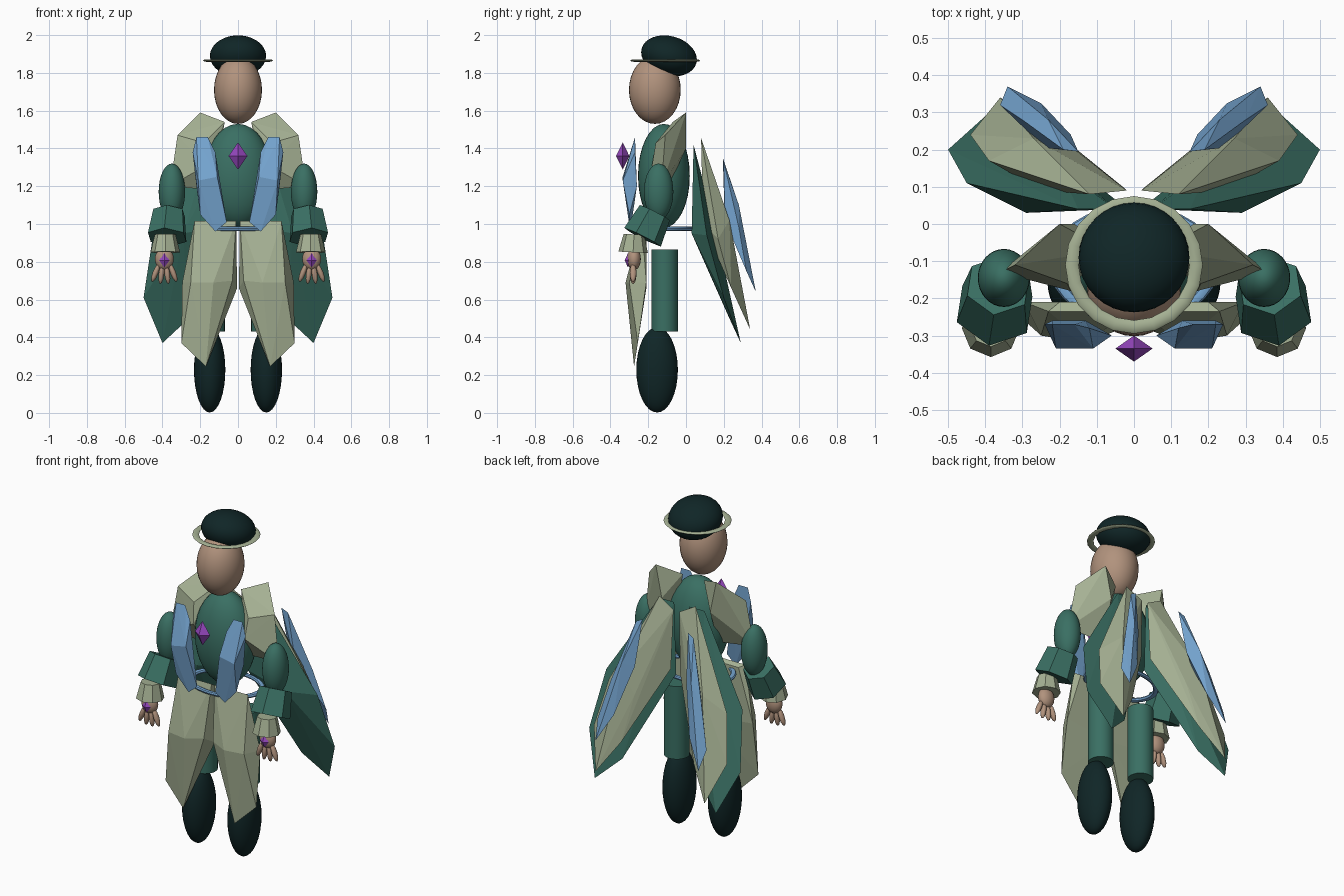
import bpy
import bmesh
from math import radians
from mathutils import Vector

old = bpy.data.objects.get("Cube")
if old:
    bpy.data.objects.remove(old, do_unlink=True)


def material(name, rgb):
    mat = bpy.data.materials.new(name)
    mat.use_nodes = True
    color = (*rgb, 1)
    mat.diffuse_color = color
    mat.node_tree.nodes["Principled BSDF"].inputs["Base Color"].default_value = color
    return mat


TEAL = material("teal cloth", (.042, .16, .125))
DARK = material("dark green", (.005, .019, .02))
CREAM = material("sage cream", (.38, .44, .295))
SKIN = material("skin", (.44, .29, .205))
BLUE = material("sky blue", (.18, .38, .64))
PURPLE = material("purple gem", (.31, .065, .53))


def finish(name, mat, smooth=True):
    obj = bpy.context.object
    obj.name = obj.data.name = name
    obj.data.materials.append(mat)
    bpy.ops.object.transform_apply(location=False, rotation=True, scale=True)
    if smooth:
        bpy.ops.object.shade_smooth_by_angle(angle=radians(40))
    return obj


def ellipsoid(name, mat, center, radii, tilt=(0, 0, 0), segments=32):
    bpy.ops.mesh.primitive_uv_sphere_add(segments=segments, ring_count=segments // 2,
                                         location=center, rotation=tilt)
    bpy.context.object.scale = radii
    return finish(name, mat)


def ring(name, mat, center, radius, thickness, scale, segments):
    bpy.ops.mesh.primitive_torus_add(major_radius=radius, minor_radius=thickness,
                                     major_segments=segments, minor_segments=8,
                                     location=center)
    bpy.context.object.scale = scale
    return finish(name, mat)


def tube(name, mat, top, bottom, r_top, r_bottom, sides, smooth=False):
    """Tapered prism running between two points."""
    top, bottom = Vector(top), Vector(bottom)
    axis = top - bottom
    bpy.ops.mesh.primitive_cone_add(vertices=sides, radius1=r_bottom, radius2=r_top,
                                    depth=axis.length, location=(top + bottom) / 2)
    bpy.context.object.rotation_euler = axis.to_track_quat('Z', 'Y').to_euler()
    return finish(name, mat, smooth)


def shard(name, mat, points, side=1):
    """Faceted closed shell around a few corner points."""
    bm = bmesh.new()
    for x, y, z in points:
        bm.verts.new((x * side, y, z))
    result = bmesh.ops.convex_hull(bm, input=bm.verts)
    loose = [v for v in result["geom_interior"] if isinstance(v, bmesh.types.BMVert)]
    bmesh.ops.delete(bm, geom=loose, context='VERTS')
    bmesh.ops.recalc_face_normals(bm, faces=bm.faces)
    mesh = bpy.data.meshes.new(name)
    bm.to_mesh(mesh)
    bm.free()
    mesh.materials.append(mat)
    obj = bpy.data.objects.new(name, mesh)
    bpy.context.collection.objects.link(obj)
    return obj


def gem(name, center, size):
    c = Vector(center)
    corners = []
    for axis, reach in enumerate(size):
        step = Vector((0, 0, 0))
        step[axis] = reach
        corners += [c + step, c - step]
    shard(name, PURPLE, corners)


# Head, cap and torso
ellipsoid("head", SKIN, (0, -.165, 1.71), (.127, .137, .18))
ellipsoid("cap", DARK, (0, -.09, 1.89), (.149, .15, .105), (radians(-15), 0, 0))
ring("cap_brim", CREAM, (0, -.11, 1.865), .167, .018, (1, 1, .35), 20)
ellipsoid("torso", TEAL, (0, -.117, 1.255), (.18, .137, .275))
ring("belt", BLUE, (0, -.11, .975), .15, .012, (1.42, 1, 1), 32)
gem("chest_gem", (0, -.335, 1.36), (.05, .035, .072))

# Corner points of the faceted costume pieces on the +x side
COLLAR = [(.2, 0, 1.59), (.07, -.07, 1.54), (.32, -.11, 1.47), (.36, -.13, 1.2),
          (.17, -.18, 1.31), (.18, -.16, 1.43), (.14, -.1, 1.18), (.16, 0, 1.4)]
CHEST_PLATE = [(.22, -.27, 1.46), (.16, -.27, 1.46), (.24, -.27, 1.38), (.12, -.28, 1.38),
               (.11, -.335, 1.25), (.21, -.335, 1.23), (.13, -.26, 1.2), (.22, -.26, 1.2),
               (.06, -.3, 1.01), (.12, -.295, .96), (.2, -.3, 1.05)]
TABARD = [(.23, -.235, 1.015), (.01, -.235, 1.015), (.2, -.21, 1), (.01, -.21, 1),
          (.295, -.21, .69), (.005, -.21, .66), (.13, -.32, .69), (.25, -.3, .69),
          (.03, -.28, .7), (.3, -.255, .37), (.17, -.275, .245)]
WING_OUTER = [(.05, .04, 1.42), (.15, .04, 1.42), (.03, .05, 1), (.29, .03, .95),
              (.45, .11, .94), (.5, .2, .61), (.4, .29, .37), (.26, .23, .5),
              (.2, .15, 1)]
WING_MIDDLE = [(.02, .09, 1.4), (.12, .08, 1.455), (.03, .1, 1.05), (.25, .09, 1),
               (.39, .17, .92), (.44, .24, .66), (.185, .22, .9), (.24, .27, .62),
               (.27, .23, 1.02), (.36, .34, .44)]
WING_INNER = [(.15, .195, 1.35), (.19, .2, 1.33), (.24, .205, 1.02), (.17, .24, 1.08),
              (.23, .28, 1.1), (.3, .28, .98), (.25, .325, .8), (.36, .32, .75),
              (.34, .37, .64)]

for side, label in ((1, "left_"), (-1, "right_")):
    # Costume pieces and layered wings
    shard(label + "collar", CREAM, COLLAR, side)
    shard(label + "chest_plate", BLUE, CHEST_PLATE, side)
    shard(label + "tabard", CREAM, TABARD, side)
    shard(label + "wing_outer", TEAL, WING_OUTER, side)
    shard(label + "wing_middle", CREAM, WING_MIDDLE, side)
    shard(label + "wing_inner", BLUE, WING_INNER, side)

    # Arm
    ellipsoid(label + "upper_arm", TEAL, (side * .35, -.145, 1.17), (.07, .078, .15))
    tube(label + "forearm", TEAL, (side * .365, -.165, 1.06), (side * .375, -.23, .93),
         .09, .11, 6)
    tube(label + "cuff", CREAM, (side * .385, -.275, .945), (side * .385, -.28, .85),
         .055, .078, 8)

    # Hand
    ellipsoid(label + "palm", SKIN, (side * .39, -.275, .815), (.05, .036, .06), segments=20)
    for i in range(4):
        spread = i - 1.5
        drop = .008 * abs(spread)
        ellipsoid(f"{label}finger_{i + 1}", SKIN,
                  (side * .39 + spread * .031, -.28, .73 + drop), (.015, .018, .052),
                  (0, radians(-14 * spread), 0), segments=12)
    gem(label + "hand_gem", (side * .39, -.307, .808), (.028, .018, .038))

    # Leg
    tube(label + "leg", TEAL, (side * .14, -.113, .865), (side * .14, -.113, .43),
         .07, .07, 32, smooth=True)
    ellipsoid(label + "boot", DARK, (side * .15, -.153, .228), (.083, .11, .226))
